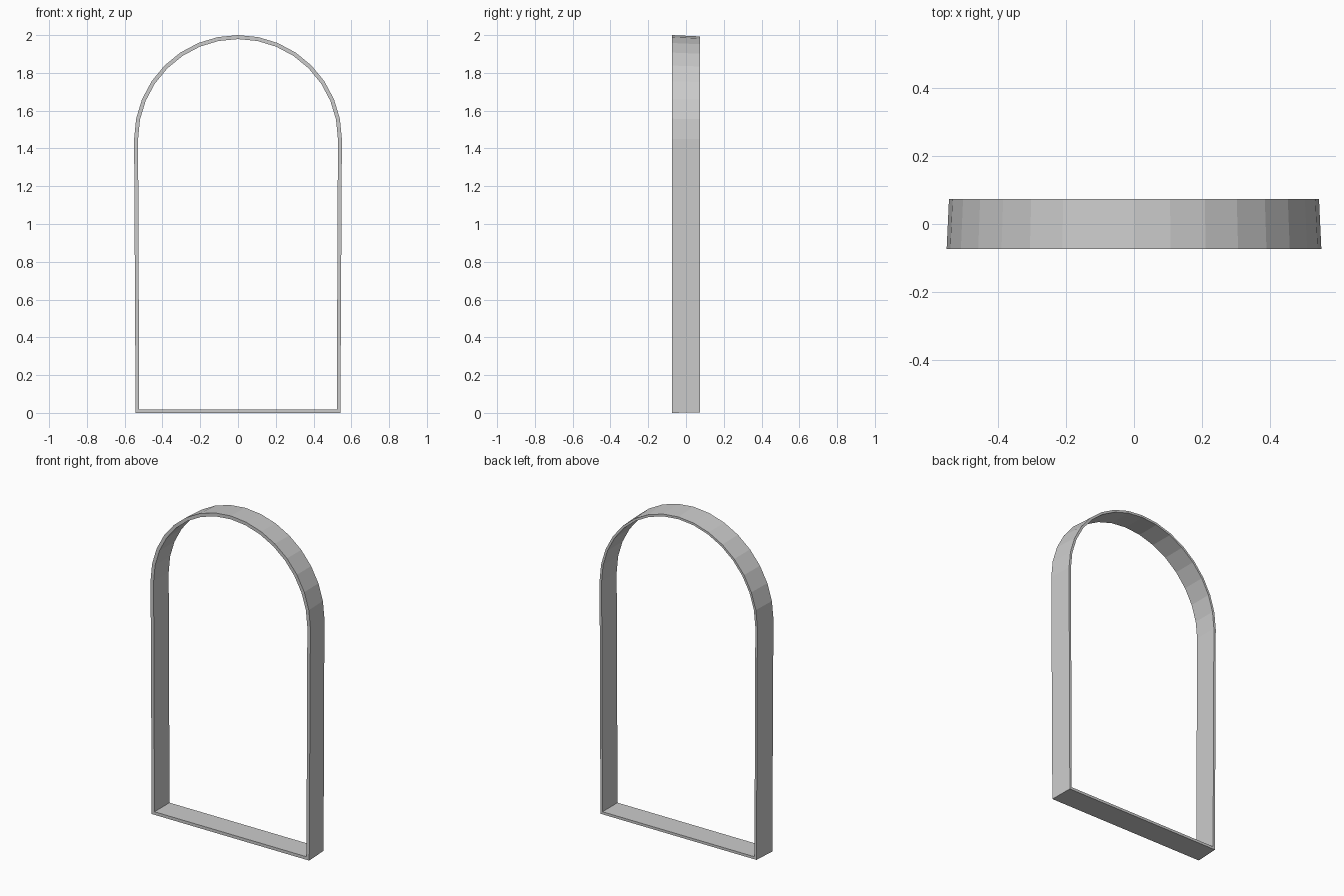
import bpy, bmesh, math

if "Cube" in bpy.data.objects:
    bpy.data.objects.remove(bpy.data.objects["Cube"])

SPRING = 1.45   # height where the arch begins
HALF_D = 0.074  # half depth
SEGS = 16       # flat facets around the arch


def arch_outline(bm, y, radius, foot, base):
    """Ring of vertices: two slightly leaning posts and a half-round head."""
    pts = [(foot, base)]
    for i in range(SEGS + 1):
        a = math.pi * i / SEGS
        pts.append((radius * math.cos(a), SPRING + radius * math.sin(a)))
    pts.append((-foot, base))
    return [bm.verts.new((x, y, z)) for x, z in pts]


# Arched frame: drafted outer skin, slimmer towards the back
bm = bmesh.new()
rings = [
    arch_outline(bm, -HALF_D, 0.55, 0.542, 0.0),
    arch_outline(bm, HALF_D, 0.543, 0.537, 0.003),
    arch_outline(bm, HALF_D, 0.529, 0.523, 0.019),
    arch_outline(bm, -HALF_D, 0.529, 0.523, 0.019),
]
for k in range(4):
    a, b = rings[k], rings[(k + 1) % 4]
    for i in range(len(a)):
        j = (i + 1) % len(a)
        bm.faces.new((a[i], a[j], b[j], b[i]))
bmesh.ops.recalc_face_normals(bm, faces=bm.faces)

mesh = bpy.data.meshes.new("arched_frame")
bm.to_mesh(mesh)
bm.free()
frame = bpy.data.objects.new("arched_frame", mesh)
bpy.context.collection.objects.link(frame)
